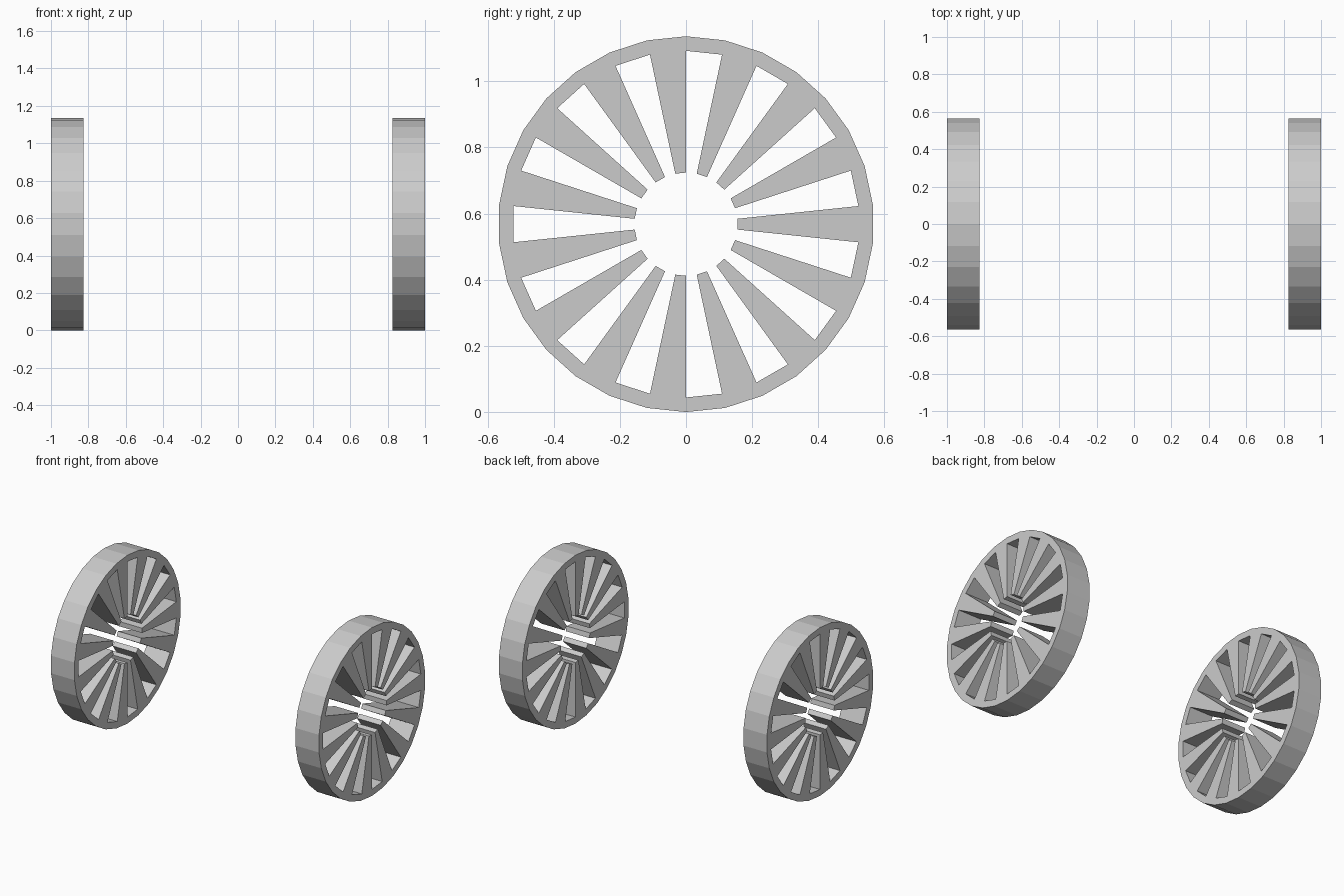
import bpy
import bmesh
from math import sin, cos, tau

SIDES = 30           # rim facets; every second one carries a spoke
R_RIM, R_INNER, R_HUB = 0.568, 0.524, 0.156
WIDTH = 0.175

cube = bpy.data.objects.get("Cube")
if cube:
    bpy.data.objects.remove(cube, do_unlink=True)

grey = bpy.data.materials.new("light grey")
grey.use_nodes = True
colour = (0.6, 0.6, 0.6, 1)
grey.diffuse_color = colour
grey.node_tree.nodes["Principled BSDF"].inputs["Base Color"].default_value = colour


def make_wheel(name, x_start):
    """Flat rim with tapered spokes, extruded along x."""
    bm = bmesh.new()

    def ring(radius):
        return [bm.verts.new((x_start, radius * sin(tau * i / SIDES),
                              R_RIM + radius * cos(tau * i / SIDES)))
                for i in range(SIDES)]

    outer, inner, hub = ring(R_RIM), ring(R_INNER), ring(R_HUB)
    for i in range(SIDES):
        j = (i + 1) % SIDES
        # Rim segment
        bm.faces.new((outer[i], outer[j], inner[j], inner[i]))
        # Spoke, open towards the empty hub
        if i % 2:
            bm.faces.new((inner[i], inner[j], hub[j], hub[i]))

    # Give the profile its width
    result = bmesh.ops.extrude_face_region(bm, geom=bm.faces[:], use_keep_orig=True)
    moved = [g for g in result["geom"] if isinstance(g, bmesh.types.BMVert)]
    bmesh.ops.translate(bm, verts=moved, vec=(WIDTH, 0, 0))
    bmesh.ops.recalc_face_normals(bm, faces=bm.faces[:])

    mesh = bpy.data.meshes.new(name)
    bm.to_mesh(mesh)
    bm.free()
    mesh.materials.append(grey)
    bpy.context.collection.objects.link(bpy.data.objects.new(name, mesh))


make_wheel("left_wheel", 1 - WIDTH)
make_wheel("right_wheel", -1)
